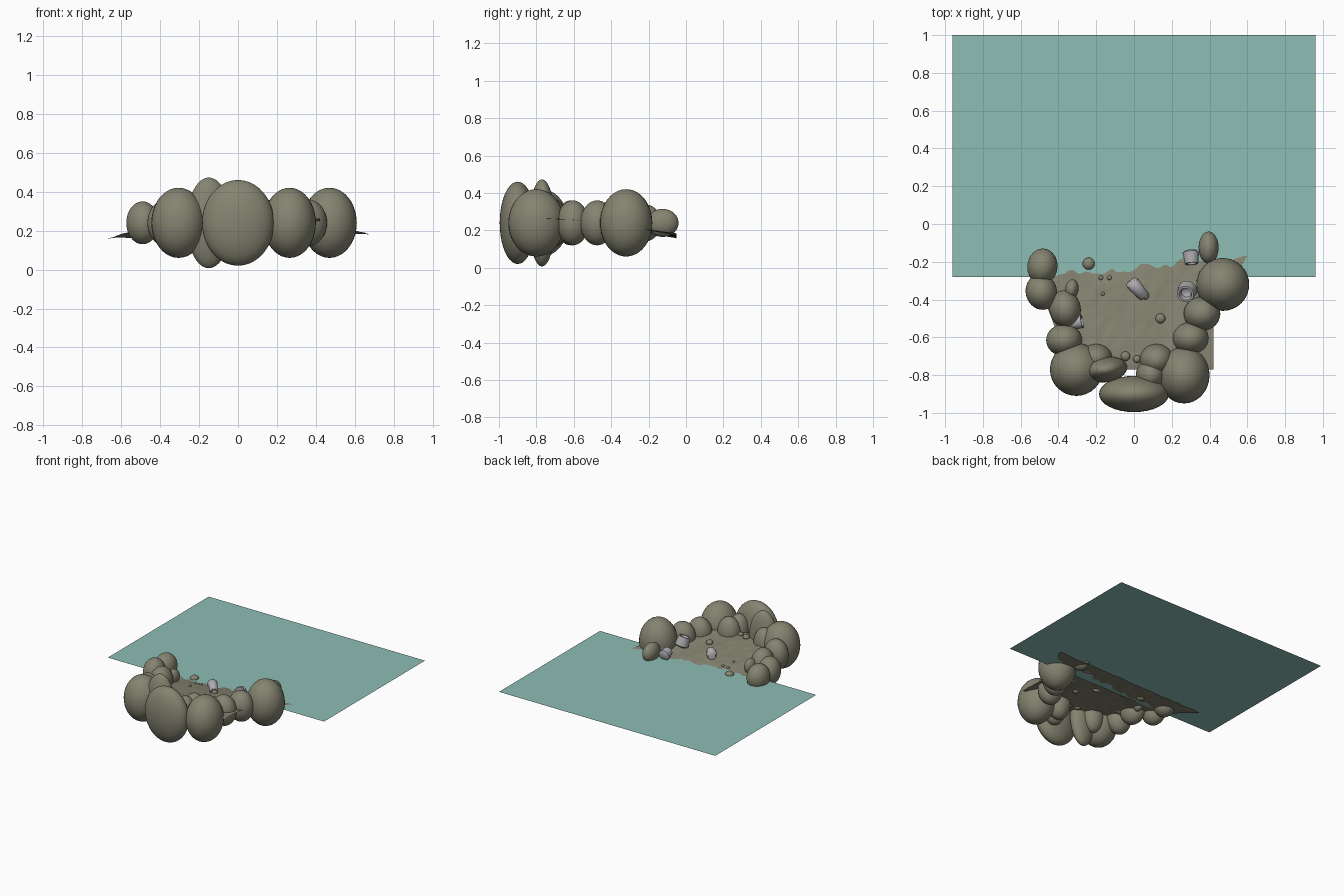
import bpy, bmesh, math
from mathutils import Vector, Matrix, noise

if "Cube" in bpy.data.objects:
    bpy.data.objects.remove(bpy.data.objects["Cube"])


def material(name, col):
    m = bpy.data.materials.new(name)
    m.diffuse_color = (*col, 1)
    m.use_nodes = True
    m.node_tree.nodes["Principled BSDF"].inputs["Base Color"].default_value = m.diffuse_color
    return m


ROCK = material("olive stone", (0.235, 0.23, 0.165))
WATER = material("teal water", (0.27, 0.51, 0.46))
SHELL = material("pale grey shell", (0.42, 0.41, 0.43))


def finish(name, bm, mat, smooth=True):
    me = bpy.data.meshes.new(name)
    bm.to_mesh(me)
    bm.free()
    me.materials.append(mat)
    for p in me.polygons:
        p.use_smooth = smooth
    ob = bpy.data.objects.new(name, me)
    bpy.context.collection.objects.link(ob)
    return ob


def rock(name, loc, rad, turn=0):
    bm = bmesh.new()
    bmesh.ops.create_uvsphere(bm, u_segments=32, v_segments=20, radius=1)
    bm.transform(Matrix.Translation(loc) @ Matrix.Rotation(math.radians(turn), 4, 'Z')
                 @ Matrix.Diagonal((*rad, 1)))
    return finish(name, bm, ROCK)


# Water sheet
bm = bmesh.new()
bm.faces.new([bm.verts.new(c) for c in
              ((-.96, -.28, .2), (.96, -.28, .2), (.96, 1, .2), (-.96, 1, .2))])
finish("water", bm, WATER, False)


# Rippled sand, sloping down to the water and flaring out at the back
def sand_z(x, y):
    z = 0.25 - 0.06 * max(0, (y + 0.7) / 0.5) ** 1.3 + 0.016 * x + 0.005
    z += 0.009 * noise.noise(Vector((x * 9, y * 4, 3)))
    return z + 0.004 * noise.noise(Vector((x * 22, y * 14, 7)))


bm = bmesh.new()
NX, NY = 90, 60
rows = []
for j in range(NY + 1):
    y = -0.77 + 0.72 * j / NY
    half = 0.42 + 0.25 * max(0, (y + 0.55) / 0.5) ** 1.2
    rows.append([bm.verts.new((x, y, sand_z(x, y)))
                 for x in (half * (2 * i / NX - 1) for i in range(NX + 1))])
for a, b in zip(rows, rows[1:]):
    for i in range(NX):
        bm.faces.new((a[i], a[i + 1], b[i + 1], b[i]))
finish("sand", bm, ROCK)

# Ring of boulders: x, y, radius x, y, z, turn
boulders = [
    (0, -.90, .185, .096, .22, 0), (-.305, -.77, .14, .14, .18, 0),
    (.265, -.80, .135, .15, .18, 0), (-.15, -.77, .115, .068, .233, 8),
    (.09, -.80, .08, .085, .13, 0), (.12, -.72, .09, .085, .13, 0),
    (-.20, -.71, .085, .075, .13, 0), (.30, -.605, .095, .085, .12, 0),
    (.36, -.475, .097, .09, .12, 0), (.47, -.32, .14, .14, .18, 0),
    (.395, -.125, .053, .085, .075, 0), (-.37, -.615, .095, .085, .12, 0),
    (-.365, -.45, .083, .1, .11, 10), (-.33, -.345, .036, .053, .06, -10),
    (-.49, -.36, .083, .095, .11, 15), (-.485, -.225, .08, .095, .1, -5)]
for n, (x, y, rx, ry, rz, t) in enumerate(boulders):
    rock(f"boulder_{n + 1}", (x, y, .24), (rx, ry, rz), t)

# Small pebbles on the sand: x, y, radius
pebbles = [(.14, -.50, .026), (-.045, -.70, .025), (.015, -.715, .02), (-.175, -.285, .012),
           (-.13, -.285, .012), (-.165, -.37, .01), (-.24, -.21, .032), (.06, -.38, .02)]
for n, (x, y, r) in enumerate(pebbles):
    rock(f"pebble_{n + 1}", (x, y, sand_z(x, y) + .2 * r), (r, r, r * .8))


# Hollow tapered shells: outer wall, rim and inner wall, spun about the axis
def shell(name, base, tip, r0, r1, bend=0):
    base, tip = Vector(base), Vector(tip)
    axis = tip - base
    rot = axis.to_track_quat('Z', 'Y').to_matrix().to_4x4()
    prof = [(0, 0), (r0 * .7, .02)]
    prof += [(r0 + (r1 - r0) * t, t) for t in (.15, .35, .6, .8, 1)]
    prof += [(r1 * .75, 1), (r1 * .6, .6), (0, .35)]
    bm = bmesh.new()
    S = 24
    rings = []
    for r, t in prof:
        c = base + axis * t + Vector((0, 0, bend * 4 * t * (1 - t)))
        rings.append([bm.verts.new(c + rot @ Vector((r * math.cos(a), r * math.sin(a), 0)))
                      for a in (2 * math.pi * k / S for k in range(S))])
    for p, q in zip(rings, rings[1:]):
        for k in range(S):
            bm.faces.new((p[k], p[(k + 1) % S], q[(k + 1) % S], q[k]))
    bmesh.ops.remove_doubles(bm, verts=bm.verts, dist=1e-5)
    ob = finish(name, bm, SHELL)
    bpy.context.view_layer.objects.active = ob
    ob.select_set(True)
    bpy.ops.object.shade_smooth_by_angle(angle=math.radians(40))
    ob.select_set(False)


shell("shell_middle", (-.02, -.30, .25), (.055, -.385, .235), .04, .028, .02)
shell("shell_right", (.285, -.345, .23), (.272, -.372, .305), .052, .045)
shell("shell_back", (.30, -.14, .225), (.305, -.21, .24), .045, .035)
shell("shell_left", (-.40, -.54, .24), (-.275, -.515, .26), .025, .036)
